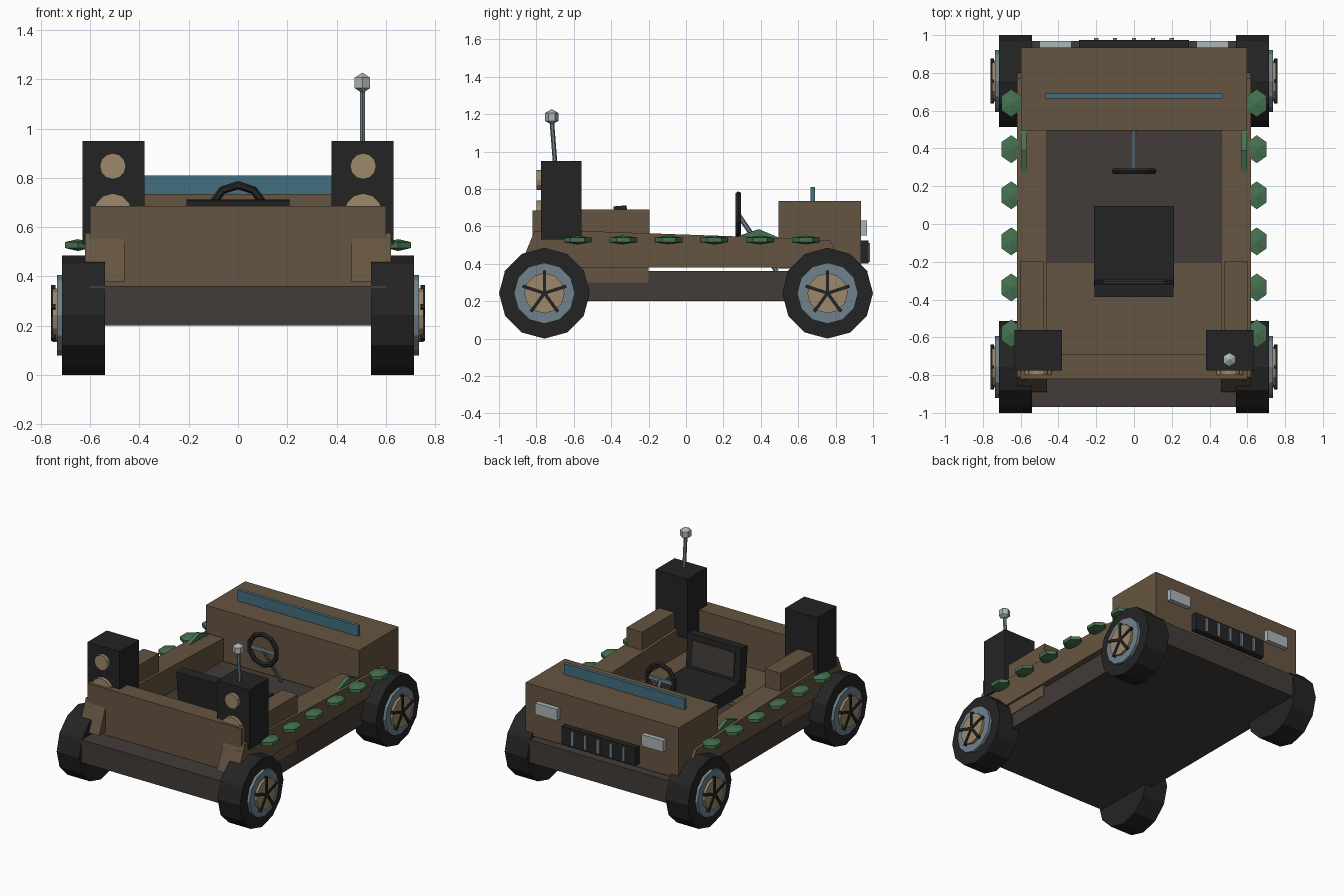
import bpy, bmesh, math
from mathutils import Matrix, Vector

if "Cube" in bpy.data.objects:
    bpy.data.objects.remove(bpy.data.objects["Cube"])


def srgb(r, g, b):
    return tuple(((c / 255 + 0.055) / 1.055) ** 2.4 for c in (r, g, b)) + (1.0,)


def material(name, *rgb):
    m = bpy.data.materials.new(name)
    m.diffuse_color = srgb(*rgb)
    m.use_nodes = True
    m.node_tree.nodes["Principled BSDF"].inputs["Base Color"].default_value = m.diffuse_color
    return m


BROWN = material("body brown", 102, 85, 65)
DARK = material("chassis dark brown", 66, 60, 56)
BLACK = material("rubber black", 36, 36, 36)
STEEL = material("blue grey metal", 112, 130, 140)
TAN = material("tan", 156, 136, 106)
GREEN = material("leaf green", 70, 114, 80)
BLUE = material("windscreen blue", 68, 110, 128)
LIGHT = material("lamp grey", 172, 182, 184)


def finish(name, bm, mat):
    bmesh.ops.recalc_face_normals(bm, faces=bm.faces)
    me = bpy.data.meshes.new(name)
    bm.to_mesh(me)
    bm.free()
    me.materials.append(mat)
    ob = bpy.data.objects.new(name, me)
    bpy.context.collection.objects.link(ob)
    return ob


def box(name, mat, x, y, z, tilt=0.0):
    """Box from (min, max) ranges, tilted about x through its centre."""
    bm = bmesh.new()
    c = Vector([(a + b) / 2 for a, b in (x, y, z)])
    s = [abs(b - a) for a, b in (x, y, z)]
    bmesh.ops.create_cube(bm, size=1, matrix=Matrix.Translation(c)
                          @ Matrix.Rotation(tilt, 4, 'X') @ Matrix.Diagonal((*s, 1)))
    return finish(name, bm, mat)


def rod(name, mat, a, b, r, sides=6, spin=0.0):
    """Cylinder between two points."""
    a, b = Vector(a), Vector(b)
    q = (b - a).to_track_quat('Z', 'Y').to_matrix().to_4x4()
    bm = bmesh.new()
    bmesh.ops.create_cone(bm, cap_ends=True, segments=sides, radius1=r, radius2=r,
                          depth=(b - a).length, matrix=Matrix.Translation((a + b) / 2)
                          @ q @ Matrix.Rotation(spin, 4, 'Z'))
    return finish(name, bm, mat)


def ball(name, mat, c, s):
    bm = bmesh.new()
    bmesh.ops.create_uvsphere(bm, u_segments=6, v_segments=3, radius=1,
                              matrix=Matrix.Translation(c) @ Matrix.Diagonal((*s, 1)))
    return finish(name, bm, mat)


def extrude_x(name, mat, profile, x0, x1):
    """Side profile of (y, z) points extruded across x."""
    bm = bmesh.new()
    f = bm.faces.new([bm.verts.new((x0, y, z)) for y, z in profile])
    r = bmesh.ops.extrude_face_region(bm, geom=[f])
    bmesh.ops.translate(bm, vec=(x1 - x0, 0, 0),
                        verts=[v for v in r["geom"] if isinstance(v, bmesh.types.BMVert)])
    return finish(name, bm, mat)


# Chassis and main body
box("chassis", DARK, (-.60, .60), (-.97, .97), (.20, .36))
box("hood", BROWN, (-.598, .598), (.495, .935), (.375, .735))
box("windscreen", BLUE, (-.47, .47), (.665, .69), (.73, .81))
box("rear_floor", BROWN, (-.605, .605), (-.80, -.20), (.30, .385))
box("back_panel", BROWN, (-.60, .60), (-.82, -.69), (.36, .685))

# Grille and slats
box("grille", BLACK, (-.29, .29), (.93, .975), (.40, .525))
for i in range(-2, 3):
    box("grille_slat", STEEL, (i * .1 - .011, i * .1 + .011), (.97, .985), (.41, .51))

for s in (-1, 1):
    # Side sills, arm rests, headlights
    extrude_x("side_sill", BROWN, [(-.89, .38), (-.81, .575), (-.55, .575), (.45, .54),
                                   (.77, .525), (.85, .38)], s * .46, s * .62)
    box("arm_rest", BROWN, (s * .48, s * .602), (-.57, -.195), (.38, .69))
    box("headlight", LIGHT, (s * .33, s * .50), (.93, .968), (.55, .63))

    # Speakers with two cones
    box("speaker", BLACK, (s * .38, s * .632), (-.775, -.56), (.53, .95))
    for z, r in ((.847, .053), (.66, .077)):
        rod("speaker_cone", TAN, (s * .508, -.77, z), (s * .508, -.80, z), r, 12)

    # Leaves and trailing vine
    for i in range(6):
        ball("leaf", GREEN, (s * .65, -.58 + i * .244, .527), (.07, .085, .024))
    extrude_x("vine", GREEN, [(-.83, .505), (-.83, .53), (.24, .535), (.39, .585),
                              (.52, .53), (.52, .505)], s * .57, s * .598)

    # Wheels: tyre, rim, hub and five spokes
    for y in (-.757, .757):
        z = .2425
        rod("tyre", BLACK, (s * .54, y, z), (s * .715, y, z), .2425, 12)
        rod("rim", STEEL, (s * .70, y, z), (s * .735, y, z), .163, 12)
        rod("hub", TAN, (s * .72, y, z), (s * .752, y, z), .108, 12)
        for k in range(5):
            a = math.pi / 2 + k * math.tau / 5
            d = Vector((0, math.cos(a), math.sin(a)))
            c = Vector((s * .75, y, z))
            rod("wheel_spoke", BLACK, c, c + d * .122, .0125, 4, math.pi / 4)

# Antenna
rod("antenna_rod", STEEL, (.505, -.70, .94), (.505, -.718, 1.17), .012)
ball("antenna_tip", LIGHT, (.505, -.718, 1.185), (.042, .042, .042))

# Seat
box("seat_cushion", BLACK, (-.213, .213), (-.33, .095), (.385, .48))
box("seat_back", BLACK, (-.21, .21), (-.375, -.305), (.42, .71), math.radians(5))
box("seat_back_pad", DARK, (-.165, .165), (-.309, -.298), (.50, .675), math.radians(5))

# Steering wheel: ring, crossbar and column
bm = bmesh.new()
n, m, R, r = 10, 6, .108, .017
ring = [[bm.verts.new(((R + r * math.cos(b)) * math.cos(a), .28 + r * math.sin(b),
                       .662 + (R + r * math.cos(b)) * math.sin(a)))
         for b in (math.tau * j / m for j in range(m))]
        for a in (math.tau * (i + .5) / n for i in range(n))]
for i in range(n):
    for j in range(m):
        p, q = ring[i], ring[(i + 1) % n]
        bm.faces.new((p[j], q[j], q[(j + 1) % m], p[(j + 1) % m]))
finish("steering_ring", bm, BLACK)
box("steering_crossbar", STEEL, (-.1, .1), (.272, .288), (.65, .674))
rod("steering_column", STEEL, (0, .28, .662), (0, .485, .36), .013)
